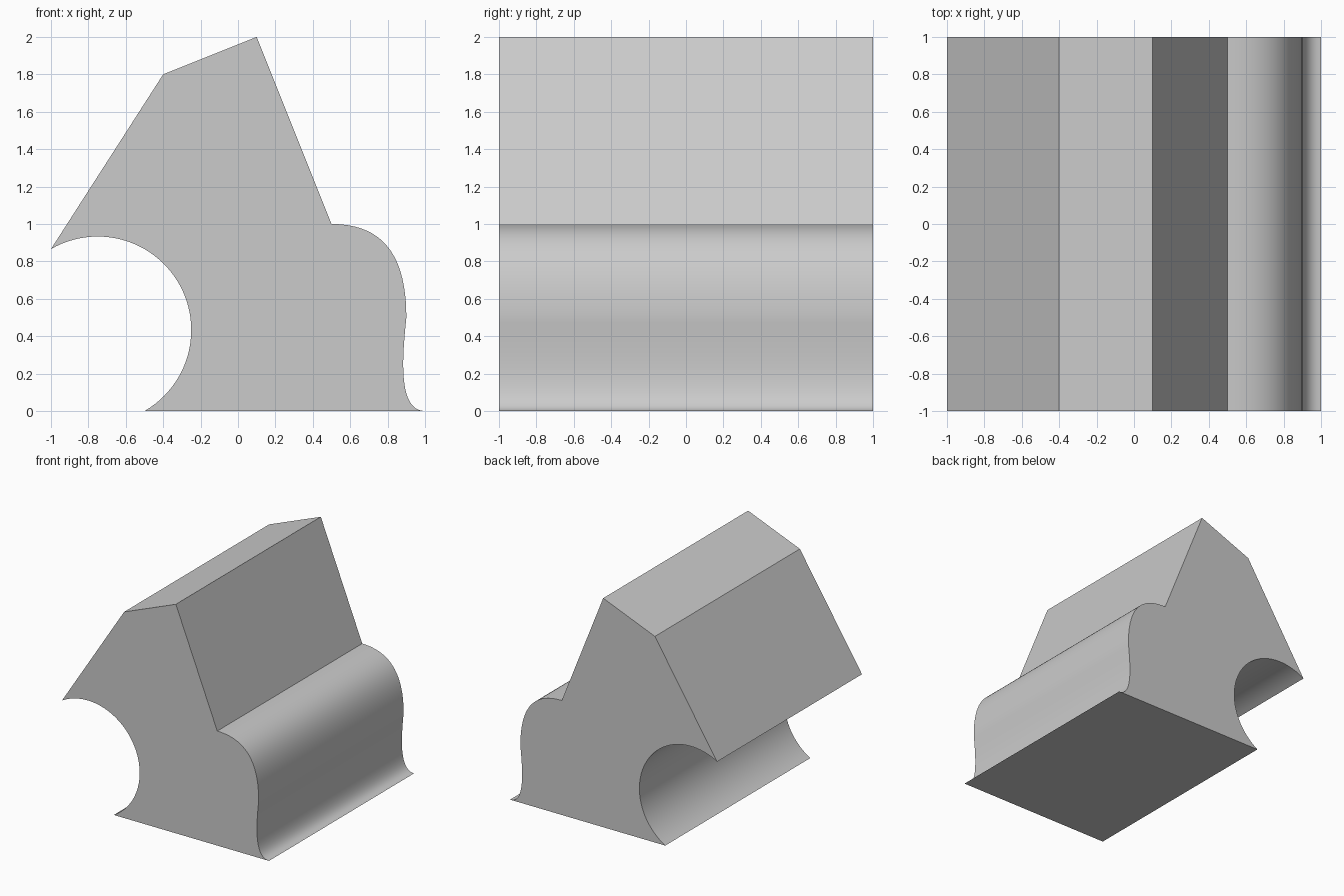
import bpy, bmesh, math
from mathutils import Vector

if "Cube" in bpy.data.objects:
    bpy.data.objects.remove(bpy.data.objects["Cube"])


def bezier(p0, p1, p2, p3, n=20):
    """Points on a cubic curve, leaving out the first."""
    a, b, c, d = map(Vector, (p0, p1, p2, p3))
    pts = []
    for i in range(1, n + 1):
        t = i / n
        s = 1 - t
        pts.append(a * s**3 + b * (3 * s * s * t) + c * (3 * s * t * t) + d * t**3)
    return pts


def arc(cx, cz, r, start, end, n=48):
    """Points on a circular arc, angles in degrees."""
    angles = [math.radians(start + (end - start) * i / n) for i in range(n + 1)]
    return [Vector((cx + r * math.cos(a), cz + r * math.sin(a))) for a in angles]


# Outline: faceted top, S-shaped right flank, semicircular scoop on the left
outline = [Vector(p) for p in ((-0.4, 1.8), (0.1, 2.0), (0.5, 1.0))]
outline += bezier((0.5, 1), (0.8, 1), (0.9, 0.8), (0.9, 0.5))
outline += bezier((0.9, 0.5), (0.88, 0.3), (0.85, 0), (1, 0))
outline += arc(-0.75, 0.433, 0.5, -60, 120)

# Extrude the outline along y
bm = bmesh.new()
front = bm.faces.new([bm.verts.new((p.x, -1, p.y)) for p in outline])
extruded = bmesh.ops.extrude_face_region(bm, geom=[front], use_keep_orig=True)
moved = [v for v in extruded["geom"] if isinstance(v, bmesh.types.BMVert)]
bmesh.ops.translate(bm, vec=(0, 2, 0), verts=moved)
bmesh.ops.recalc_face_normals(bm, faces=bm.faces)

mesh = bpy.data.meshes.new("extruded_profile")
bm.to_mesh(mesh)
bm.free()
block = bpy.data.objects.new("extruded_profile", mesh)
bpy.context.collection.objects.link(block)

# Smooth the curved flanks, keep the corners sharp
bpy.context.view_layer.objects.active = block
block.select_set(True)
bpy.ops.object.shade_smooth_by_angle(angle=math.radians(20))
